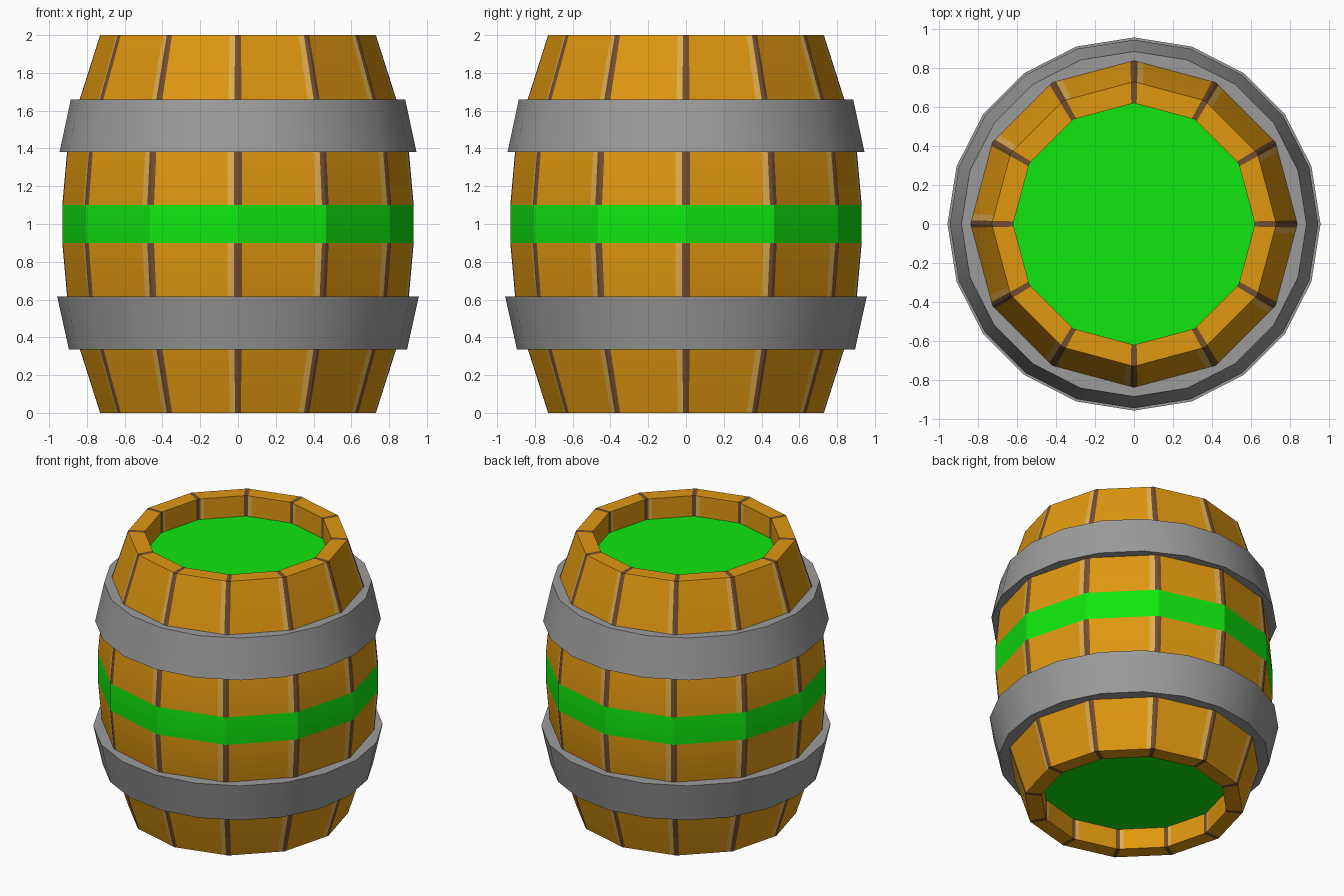
import bpy
import bmesh
from math import cos, sin, pi, radians
from mathutils import Vector

cube = bpy.data.objects.get("Cube")
if cube:
    bpy.data.objects.remove(cube, do_unlink=True)


def material(name, rgb):
    mat = bpy.data.materials.new(name)
    mat.use_nodes = True
    mat.diffuse_color = (*rgb, 1)
    mat.node_tree.nodes["Principled BSDF"].inputs["Base Color"].default_value = (*rgb, 1)
    return mat


WOOD = material("golden wood", (0.74, 0.31, 0.005))
GAP = material("dark brown seam", (0.17, 0.075, 0.03))
EDGE = material("pale wood edge", (0.75, 0.42, 0.08))
GREEN = material("bright green", (0.005, 0.8, 0.005))
IRON = material("grey iron", (0.33, 0.33, 0.33))


def outline(sides, fractions):
    """Unit polygon with extra points along each straight side."""
    corner = [Vector((cos(2 * pi * i / sides), sin(2 * pi * i / sides), 0)) for i in range(sides + 1)]
    return [corner[i].lerp(corner[i + 1], f) for i in range(sides) for f in fractions]


def finish(name, bm, mats):
    mesh = bpy.data.meshes.new(name)
    bm.normal_update()
    bm.to_mesh(mesh)
    bm.free()
    for mat in mats:
        mesh.materials.append(mat)
    obj = bpy.data.objects.new(name, mesh)
    bpy.context.collection.objects.link(obj)
    bpy.ops.object.select_all(action="DESELECT")
    obj.select_set(True)
    bpy.context.view_layer.objects.active = obj
    bpy.ops.object.shade_smooth_by_angle(angle=radians(25))
    return obj


def sweep(name, shape, profile, mats, colour=lambda band, col: 0, closed=False):
    """Sweep an (r, z) profile, listed bottom to top on the outside, around a polygon."""
    bm = bmesh.new()
    rings = [[bm.verts.new((p.x * r, p.y * r, z)) for p in shape] for r, z in profile]
    n = len(shape)
    for b in range(len(rings) if closed else len(rings) - 1):
        low, high = rings[b], rings[(b + 1) % len(rings)]
        for c in range(n):
            d = (c + 1) % n
            face = bm.faces.new((low[c], low[d], high[d], high[c]))
            face.material_index = colour(b, c)
    return finish(name, bm, mats)


# Staves: recessed bottom lip, bulging side, recessed top lip
half = [(0.93, 0.1), (0.905, 0.38), (0.838, 0.66), (0.73, 1.0), (0.62, 1.0), (0.62, 0.85)]
profile = [(r, 1 - h) for r, h in reversed(half)] + [(r, 1 + h) for r, h in half]
middle = len(half) - 1
rims = (1, len(profile) - 3)
stripes = [1, 0, 2, 1]  # seam, wood, pale edge, seam along each stave


def stave_colour(band, col):
    if band == middle:
        return 3
    kind = stripes[col % 4]
    return 0 if band in rims and kind == 2 else kind


sweep("barrel_staves", outline(12, (0, 0.044, 0.88, 0.956)), profile,
      [WOOD, GAP, EDGE, GREEN], stave_colour)

# Lid and base panels, set in below the rims
for name, z, up in (("liquid_top", 1.85, True), ("base_panel", 0.15, False)):
    bm = bmesh.new()
    loop = [bm.verts.new((p.x * 0.62, p.y * 0.62, z)) for p in outline(12, (0,))]
    bm.faces.new(loop if up else loop[::-1])
    finish(name, bm, [GREEN])

# Conical iron hoops
for name, z0, r0, z1, r1 in (("lower_hoop", 0.335, 0.895, 0.615, 0.957),
                             ("upper_hoop", 1.38, 0.945, 1.66, 0.885)):
    sweep(name, outline(20, (0,)), [(r0, z0), (r1, z1), (0.78, z1), (0.78, z0)],
          [IRON], closed=True)
